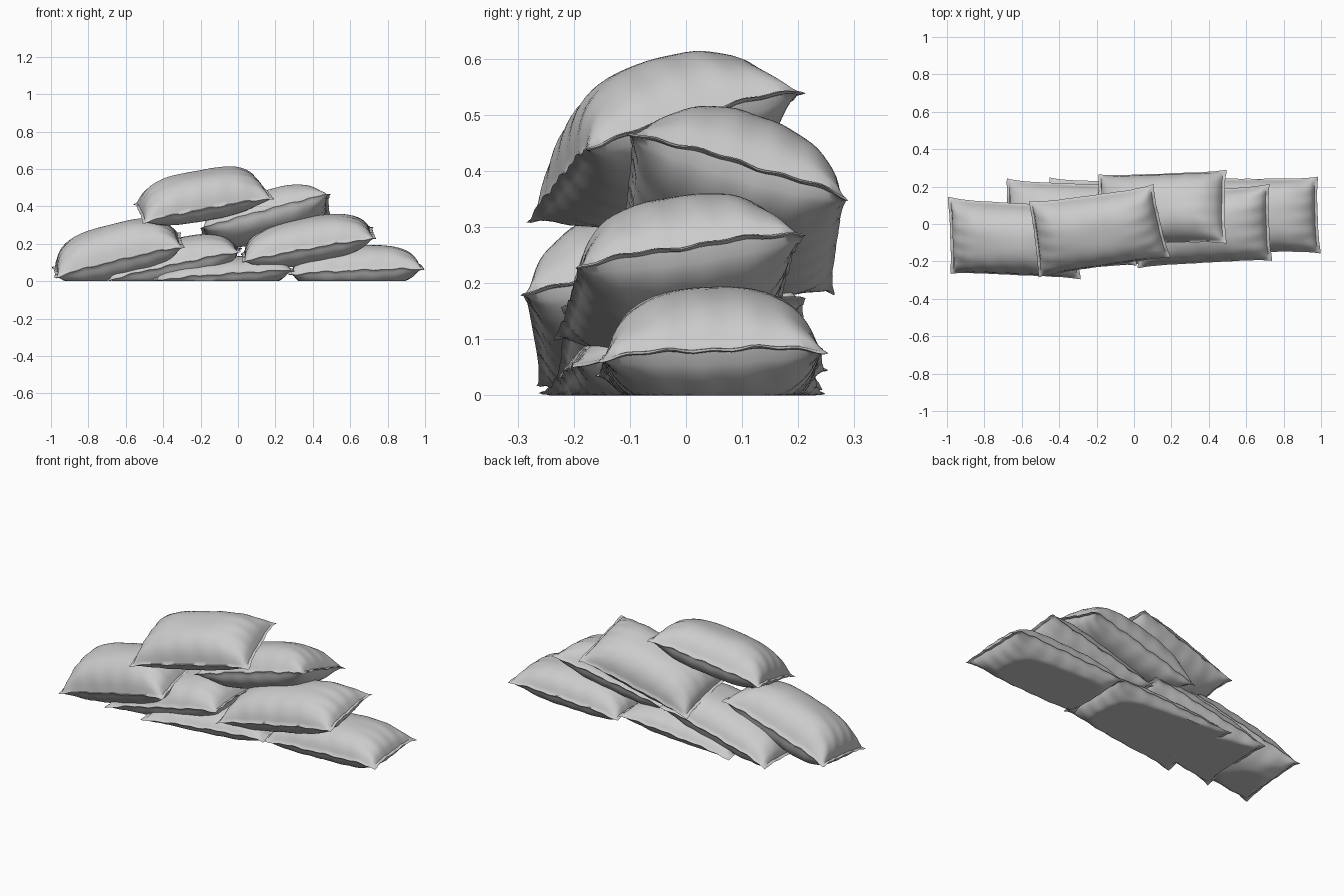
import bpy, bmesh, math, random
from mathutils import Vector

if "Cube" in bpy.data.objects:
    bpy.data.objects.remove(bpy.data.objects["Cube"])

NU, NV = 44, 32      # grid resolution of each bag face
RIM = 0.95           # where the stuffed body ends and the sewn flap begins


def spaced(n):
    # denser rows towards the hems
    vals = []
    for i in range(n + 1):
        t = 2 * i / n - 1
        vals.append(0.45 * t + 0.55 * math.sin(t * math.pi / 2))
    return vals


def sandbag(name, corners, up, down, seed):
    """Stuffed pillow over a four-cornered seam (front-left, front-right, back-right, back-left)."""
    rng = random.Random(seed)
    fl, fr, br, bl = [Vector(c) for c in corners]
    normal = (br - fl).cross(bl - fr).normalized()
    ph = [rng.uniform(0, 6.28) for _ in range(6)]

    def seam(u, v):
        # hems draw inwards between the blunt corners
        tip = 1 - 0.02 * (u * v) ** 10
        pu = u * (1.025 - 0.04 * (1 - v ** 4) * u * u) * tip
        pv = v * (1.035 - 0.075 * (1 - u ** 6) * v * v) * tip
        a, b = (pu + 1) / 2, (pv + 1) / 2
        p = (fl * (1 - a) + fr * a) * (1 - b) + (bl * (1 - a) + br * a) * b
        # rippled hem
        edge = max(abs(u), abs(v)) ** 10
        ripple = (math.sin(11 * u + ph[0]) + math.sin(23 * u + ph[1])
                  + math.sin(7 * v + ph[2]) + math.sin(17 * v + ph[3]))
        # corners droop a little below the middle of the seam
        return p + normal * (0.0025 * edge * ripple - 0.012 * (u * v) ** 4)

    def bulge(u, v):
        x, y = min(abs(u) / RIM, 1), min(abs(v) / RIM, 1)
        body = (1 - x ** 3.2) ** 0.58 * (1 - y ** 2.5) ** 0.62
        # gathered creases running in from the hems
        crease = (0.08 * y ** 4 * math.sin(19 * u + ph[4])
                  + 0.06 * x ** 4 * math.sin(17 * v + ph[5])
                  + 0.02 * math.sin(5 * u + ph[1]) * math.sin(4 * v + ph[2]))
        return body * (1 + crease)

    bm = bmesh.new()
    us, vs = spaced(NU), spaced(NV)
    for side, height in ((1, up), (-1, down)):
        grid = []
        for j, v in enumerate(vs):
            row = []
            for i, u in enumerate(us):
                border = i in (0, NU) or j in (0, NV)
                h = 0 if border else 0.003 + height * bulge(u, v)
                p = seam(u, v) + normal * (side * h)
                p.z = max(p.z, 0.0)          # rests flat on the ground
                row.append(bm.verts.new(p))
            grid.append(row)
        for j in range(NV):
            for i in range(NU):
                q = [grid[j][i], grid[j][i + 1], grid[j + 1][i + 1], grid[j + 1][i]]
                bm.faces.new(q if side > 0 else q[::-1])
    bmesh.ops.remove_doubles(bm, verts=bm.verts, dist=1e-5)
    mesh = bpy.data.meshes.new(name)
    bm.to_mesh(mesh)
    bm.free()
    ob = bpy.data.objects.new(name, mesh)
    bpy.context.collection.objects.link(ob)
    bpy.context.view_layer.objects.active = ob
    ob.select_set(True)
    bpy.ops.object.shade_smooth_by_angle(angle=math.radians(50))
    ob.select_set(False)


# ground row
sandbag("bag_ground_right", [(.27, -.16, .045), (.995, -.155, .075), (.98, .25, .09), (.27, .25, .055)], .122, .10, 1)
sandbag("bag_ground_middle", [(-.45, -.26, .01), (.30, -.20, .065), (.28, .23, .07), (-.45, .245, .01)], .085, .09, 2)
sandbag("bag_ground_left", [(-.70, -.24, .01), (.01, -.22, .165), (.02, .21, .18), (-.68, .24, .02)], .128, .11, 3)
sandbag("bag_far_left", [(-.98, -.265, .025), (-.29, -.295, .19), (-.31, .10, .27), (-.995, .14, .08)], .16, .12, 4)

# upper rows
sandbag("bag_middle_right", [(.02, -.235, .11), (.735, -.195, .235), (.72, .21, .295), (.015, .17, .155)], .134, .10, 5)
sandbag("bag_upper_right", [(-.20, -.12, .29), (.49, -.10, .475), (.49, .29, .36), (-.19, .265, .19)], .143, .10, 6)
sandbag("bag_top", [(-.51, -.285, .32), (.19, -.18, .45), (.10, .205, .555), (-.56, .115, .425)], .145, .10, 7)
